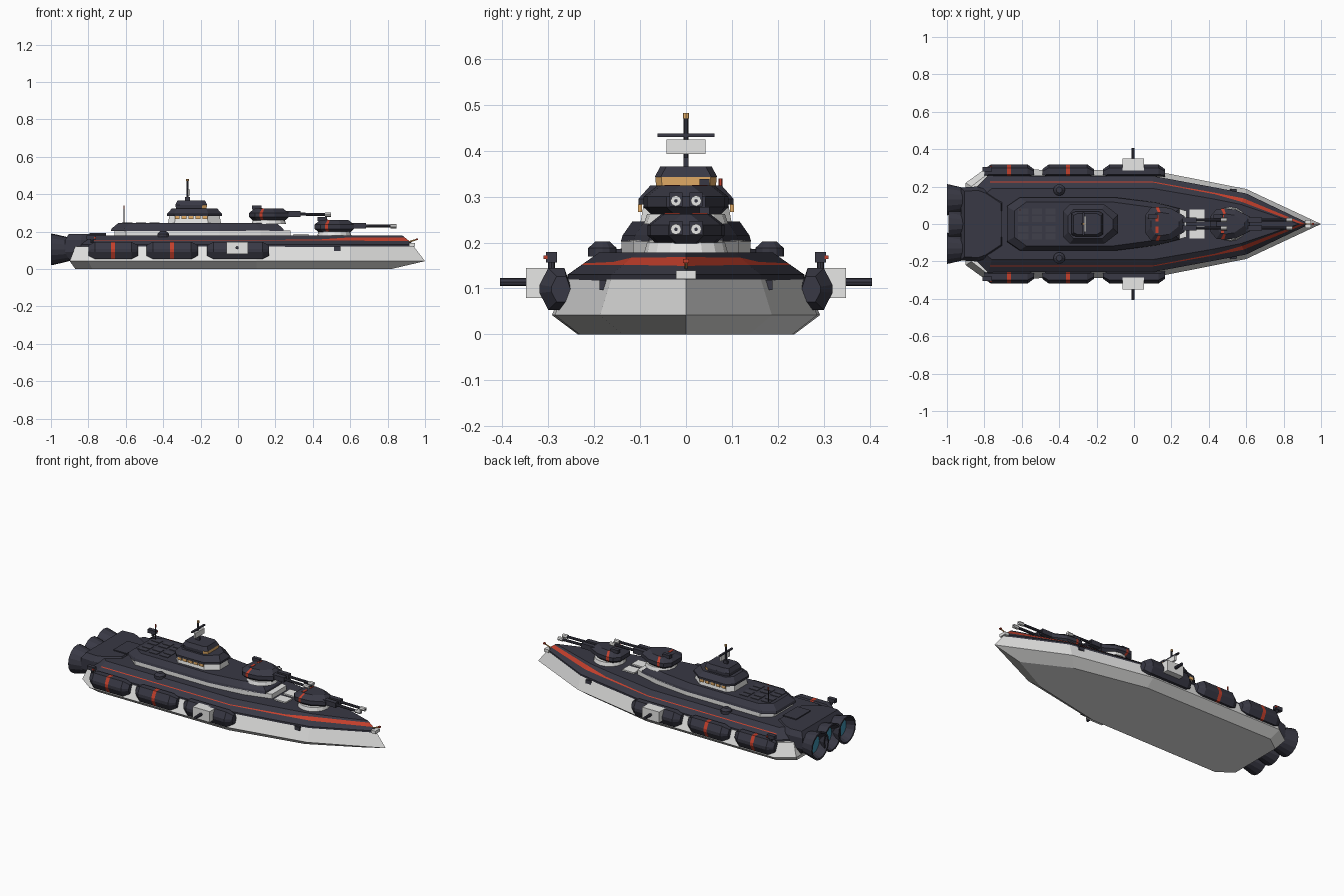
import bpy, bmesh, math
from mathutils import Vector, Matrix

if "Cube" in bpy.data.objects:
    bpy.data.objects.remove(bpy.data.objects["Cube"])


def mat(name, rgb):
    m = bpy.data.materials.new(name)
    m.diffuse_color = (*rgb, 1)
    m.use_nodes = True
    m.node_tree.nodes["Principled BSDF"].inputs["Base Color"].default_value = m.diffuse_color
    return m


DARK = mat("dark_plating", (0.04, 0.04, 0.058))
LIGHT = mat("light_hull", (0.80, 0.80, 0.79))
RED = mat("red_trim", (0.55, 0.05, 0.025))
TAN = mat("amber_window", (0.85, 0.46, 0.15))
BLUE = mat("engine_glow", (0.05, 0.28, 0.42))
GREY = mat("grey_panel", (0.05, 0.05, 0.07))


def finish(name, bm, mats, rule=None):
    bmesh.ops.recalc_face_normals(bm, faces=bm.faces)
    for f in bm.faces:
        if rule:
            f.material_index = rule(f.calc_center_median(), f.normal)
    me = bpy.data.meshes.new(name)
    bm.to_mesh(me)
    bm.free()
    for m in mats:
        me.materials.append(m)
    ob = bpy.data.objects.new(name, me)
    bpy.context.collection.objects.link(ob)
    return ob


def skin(name, rings, mats, rule=None):
    """Skin matching rings of points, ends capped with strips across the ring."""
    bm = bmesh.new()
    vs = [[bm.verts.new(p) for p in r] for r in rings]
    n = len(rings[0])
    for a, b in zip(vs, vs[1:]):
        for i in range(n):
            j = (i + 1) % n
            bm.faces.new((a[i], a[j], b[j], b[i]))
    for r in (vs[0], vs[-1]):
        for i in range((n - 1) // 2):
            bm.faces.new(list(dict.fromkeys((r[i], r[i + 1], r[n - 2 - i], r[n - 1 - i]))))
    return finish(name, bm, mats, rule)


def ring(half, z, ox=0):
    """Symmetric outline at height z from its +y half."""
    pts = [(x + ox, y, z) for x, y in half]
    return pts + [(x, -y, z) for x, y, z in reversed(pts) if y > 0]


def shrink(half, d, k=1):
    """Pull an outline inward, by d across and d*k at the ends."""
    a, b = half[0][0], half[-1][0]
    f = 1 - 2 * d * k / (b - a)
    c = (a + b) / 2
    return [(c + (x - c) * f, max(y - d, 0)) for x, y in half]


def box(name, c, s, m):
    bm = bmesh.new()
    bmesh.ops.create_cube(bm, size=1, matrix=Matrix.Translation(c) @ Matrix.Diagonal((*s, 1)))
    return finish(name, bm, [m])


def rod(name, a, b, r, m, seg=8, r2=None):
    a, b = Vector(a), Vector(b)
    bm = bmesh.new()
    rot = (b - a).to_track_quat('Z', 'Y').to_matrix().to_4x4()
    bmesh.ops.create_cone(bm, cap_ends=True, segments=seg, radius1=r, radius2=r if r2 is None else r2,
                          depth=(b - a).length, matrix=Matrix.Translation((a + b) / 2) @ rot)
    return finish(name, bm, [m])


# Light lower hull
h_bot = [(-.87, .17), (-.78, .236), (.1, .232), (.55, .138), (.82, 0)]
h_mid = [(-.9, .22), (-.8, .292), (.1, .286), (.6, .187), (1, 0)]
h_top = [(-.87, .2), (-.79, .262), (.1, .257), (.6, .163), (.94, 0)]
skin("hull", [ring(h_bot, 0), ring(h_mid, .042), ring(h_top, .12)], [LIGHT])

# Dark sloped deck, with a red stripe row that widens at the bow
d_low = [(-.845, .195), (-.78, .258), (.1, .257), (.45, .192), (.6, .163), (.94, 0)]
d_top = [(-.82, .14), (-.76, .19), (.1, .19), (.42, .135), (.57, .105), (.88, 0)]
f_lo = (.45, .45, .45, .45, .45, .4)
f_hi = (.52, .52, .52, .58, .78, .8)


def blend(fr):
    half = [(a[0] + (b[0] - a[0]) * f, a[1] + (b[1] - a[1]) * f) for a, b, f in zip(d_low, d_top, fr)]
    zs = [.13 + .048 * f for f in fr]
    r = ring(half, 0)
    z2 = zs + zs[-2::-1]
    return [(p[0], p[1], z) for p, z in zip(r, z2)]


deck = skin("deck", [ring(d_low, .115), ring(d_low, .13), blend(f_lo), blend(f_hi), ring(d_top, .178)], [DARK, RED])
n = len(ring(d_low, 0))
for p in deck.data.polygons:
    if 2 * n <= p.index < 3 * n and p.center.x > -.8:
        p.material_index = 1

# Superstructure tiers
s1 = [(-.66, .09), (-.6, .14), (-.1, .14), (.12, .115), (.28, .07)]
skin("superstructure_base", [ring(s1, .17), ring(s1, .206)], [LIGHT])
s2 = [(-.68, .095), (-.61, .142), (-.1, .142), (.12, .115), (.245, .082)]
skin("superstructure", [ring(s2, .202), ring(shrink(s2, .004), .216), ring(shrink(s2, .025, 1.6), .246)], [DARK])

# Bridge
b1 = [(-.375, .065), (-.34, .1), (-.16, .1), (-.09, .045)]
skin("bridge_base", [ring(b1, .24), ring(shrink(b1, .008), .285)], [LIGHT])
skin("bridge_tier", [ring(shrink(b1, -.004), .283), ring(shrink(b1, -.004), .295), ring(shrink(b1, .022), .324)], [DARK])
b2 = [(-.335, .058), (-.31, .068), (-.19, .068), (-.165, .055)]
skin("bridge_windows", [ring(shrink(b2, .003), .32), ring(shrink(b2, .001), .345)], [DARK, TAN],
     lambda c, nn: int(c.x > -.2))
skin("bridge_roof", [ring(b2, .343), ring(shrink(b2, .012), .366)], [DARK])
for s in (1, -1):
    for i in range(5):
        box("bridge_side_window", (-.325 + i * .037, s * .1, .275), (.026, .009, .016), TAN)

# Mast with radar
rod("mast", (-.27, 0, .36), (-.27, 0, .475), .005, DARK)
box("mast_foot", (-.27, 0, .375), (.025, .01, .02), DARK)
box("radar_panel", (-.262, 0, .409), (.012, .086, .032), LIGHT)
box("mast_yard", (-.27, 0, .434), (.012, .124, .007), DARK)
rod("mast_light", (-.27, 0, .47), (-.27, 0, .482), .007, TAN)

# Main turrets with twin guns
t = [(-.105, .045), (-.075, .082), (-.05, .085), (-.033, .087), (.03, .08), (.105, .04)]
for x, z, w in ((.165, .262, 1.06), (.515, .2, .96)):
    half = [(a, b * w) for a, b in t]
    skin("turret", [ring(shrink(half, .018), z - .002, x), ring(half, z + .015, x), ring(half, z + .038, x),
                    ring(shrink(half, .03), z + .062, x)], [DARK, RED],
         lambda c, nn, x=x: int(-.05 < c.x - x < -.025 and nn.z < .9))
    low = .175 if z < .25 else .24
    rod("turret_ring", (x, 0, low), (x, 0, z), .092, LIGHT, 16, .085)
    box("turret_sight", (x - .065, .04, z + .067), (.05, .022, .02), DARK)
    for s in (1, -1):
        y = s * .022
        box("turret_top_mark", (x - .042, s * .03, z + .062), (.014, .034, .004), RED)
        box("gun_sleeve", (x + .12, y, z + .032), (.1, .028, .03), DARK)
        rod("gun_barrel", (x + .1, y, z + .032), (x + .31, y, z + .029), .008, DARK)
        rod("gun_muzzle", (x + .3, y, z + .029), (x + .332, y, z + .029), .012, LIGHT)
        rod("gun_bore", (x + .33, y, z + .029), (x + .333, y, z + .029), .004, DARK)

# Deck panels
for s in (1, -1):
    box("deck_hatch", (.337, s * .045, .18), (.08, .066, .012), LIGHT)
    for i in range(3):
        for k in (.028, .066):
            box("vent_plate", (-.592 + i * .073, s * k, .246), (.055, .032, .006), GREY)
    rod("deck_dome_base", (-.4, s * .182, .17), (-.4, s * .182, .188), .031, DARK, 12)
    rod("deck_dome", (-.4, s * .182, .188), (-.4, s * .182, .202), .031, DARK, 12, .016)
    box("side_bracket", (.53, s * .18, .108), (.035, .016, .022), DARK)

# Side pods, some with a red band, the foremost with a gun
hexa = [(.247, .092), (.265, .145), (.3, .145), (.319, .108), (.319, .09), (.3, .053), (.265, .053)]


def pod(x0, x1, s, band):
    xc = (x0 + x1) / 2
    st = [(x0, .6), (x0 + .035, 1), (xc - .011, 1), (xc + .011, 1), (x1 - .035, 1), (x1, .6)]
    rings = [[(x, s * (.255 + (y - .255) * k), .098 + (z - .098) * k) for y, z in hexa] for x, k in st]
    skin("side_pod", rings, [DARK, RED], lambda c, nn: int(band and abs(c.x - xc) < .01))


for s in (1, -1):
    pod(-.8, -.535, s, True)
    pod(-.49, -.215, s, True)
    pod(-.165, .165, s, False)
    box("pod_gun_mount", (-.005, s * .318, .112), (.115, .062, .066), LIGHT)
    rod("pod_gun", (-.005, s * .33, .114), (-.005, s * .405, .114), .009, DARK)
    rod("sensor_post", (-.78, s * .293, .14), (-.78, s * .293, .16), .008, DARK)
    box("sensor_box", (-.785, s * .293, .168), (.05, .024, .022), DARK)
    box("sensor_light", (-.765, s * .306, .168), (.01, .008, .008), RED)

# Stern block and engines
e = [(-.925, .195), (-.84, .2), (-.79, .185), (-.69, .13)]
skin("engine_block", [ring(shrink(e, .02), .05), ring(e, .09), ring(e, .155), ring(shrink(e, .02), .186)], [DARK])
box("stern_hatch", (-.75, 0, .186), (.09, .14, .012), DARK)
for y in (-.13, 0, .13):
    prof = [(-.9, .06), (-.93, .068), (-1, .084), (-1, .074), (-.955, .055)]
    rings = [[(x, y + r * math.cos(a * math.pi / 8), .105 + r * math.sin(a * math.pi / 8)) for a in range(16)]
             for x, r in prof]
    if y == 0:
        rings = [[(px + .008, py, pz) for px, py, pz in r] for r in rings]
    skin("engine_nozzle", rings, [DARK, BLUE],
         lambda c, nn: int(abs(nn.x) > .99 and -.96 < c.x < -.94))

# Antenna and bow fittings
rod("antenna", (-.61, .075, .24), (-.61, .075, .325), .003, DARK, 6)
rod("antenna_tip", (-.61, .075, .322), (-.61, .075, .34), .004, RED, 6)
box("bow_block", (.93, 0, .13), (.03, .044, .018), LIGHT)
rod("bow_post", (.9, 0, .14), (.955, 0, .158), .004, TAN, 6)
box("bow_light", (.957, 0, .16), (.012, .012, .008), RED)
